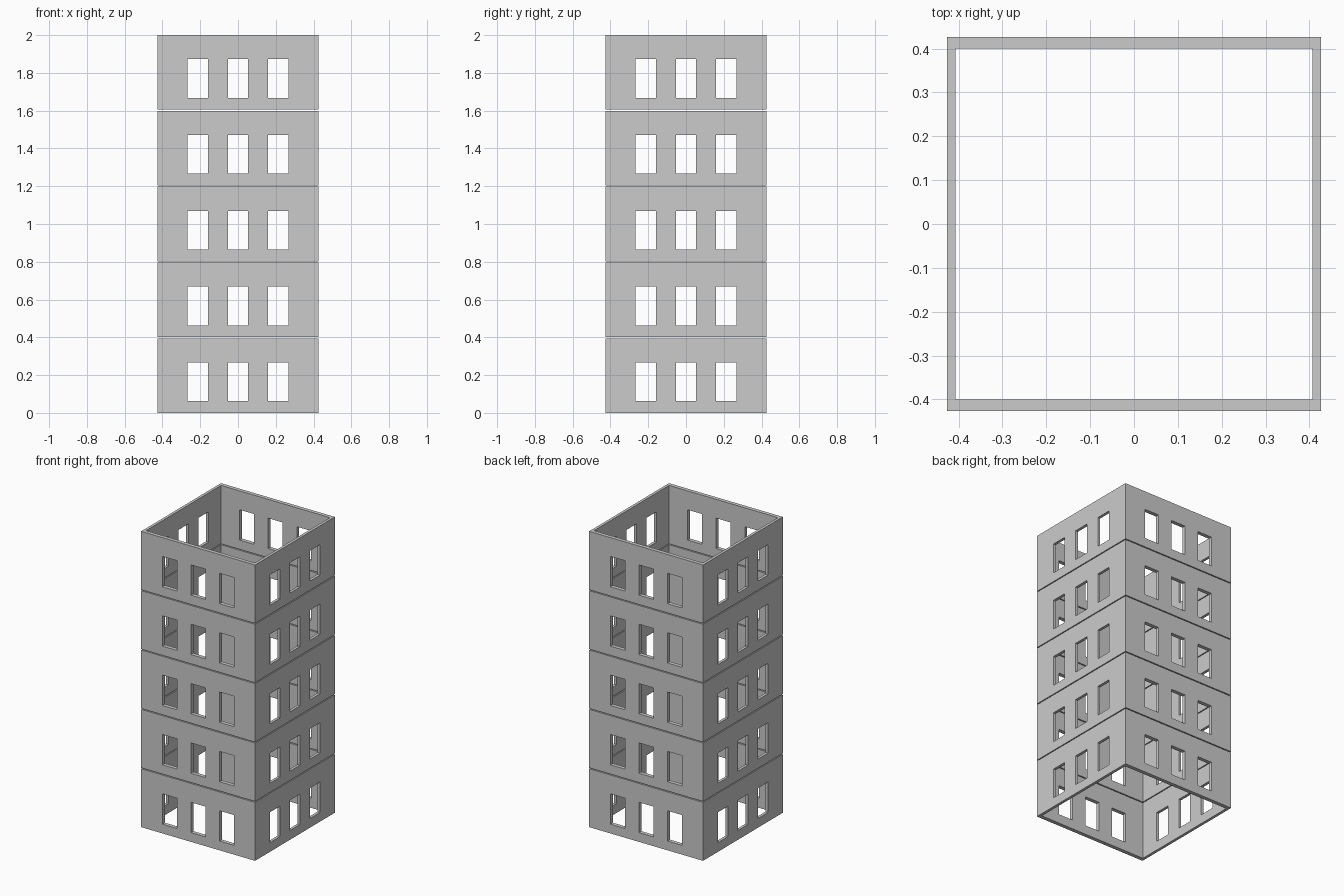
import bpy

if "Cube" in bpy.data.objects:
    bpy.data.objects.remove(bpy.data.objects["Cube"])

W = 0.426                      # half outer width
WALL_X, WALL_Y = 0.019, 0.026  # side and front/back wall thickness
FLOOR_H, PITCH, FLOORS = 0.395, 0.40125, 5


def box(name, center, size):
    bpy.ops.mesh.primitive_cube_add(size=1, location=center)
    ob = bpy.context.object
    ob.name = name
    ob.scale = size
    bpy.ops.object.transform_apply(location=True, rotation=False, scale=True)
    return ob


# One storey block, repeated upwards with a thin joint gap
storey = box("tower_storeys", (0, 0, FLOOR_H / 2), (2 * W, 2 * W, FLOOR_H))

# Cutters: hollow interior, then window bars through both wall pairs
cutters = [box("interior_cutter", (0, 0, FLOOR_H / 2),
               (2 * (W - WALL_X), 2 * (W - WALL_Y), 1))]
for i in (-1, 0, 1):
    p = i * 0.2135
    cutters.append(box("front_window_cutter", (p, 0, 0.165), (0.108, 2, 0.205)))
    cutters.append(box("side_window_cutter", (0, p, 0.165), (2, 0.108, 0.205)))

for c in cutters:
    c.hide_render = True
    c.hide_viewport = False
    c.display_type = 'WIRE'
    m = storey.modifiers.new(c.name, 'BOOLEAN')
    m.operation = 'DIFFERENCE'
    m.solver = 'EXACT'
    m.object = c

# Stack the storeys
arr = storey.modifiers.new("stack", 'ARRAY')
arr.count = FLOORS
arr.use_relative_offset = False
arr.use_constant_offset = True
arr.constant_offset_displace = (0, 0, PITCH)

# Apply and remove the cutters
bpy.ops.object.select_all(action='DESELECT')
storey.select_set(True)
bpy.context.view_layer.objects.active = storey
for m in list(storey.modifiers):
    bpy.ops.object.modifier_apply(modifier=m.name)
for c in cutters:
    bpy.data.objects.remove(c, do_unlink=True)
